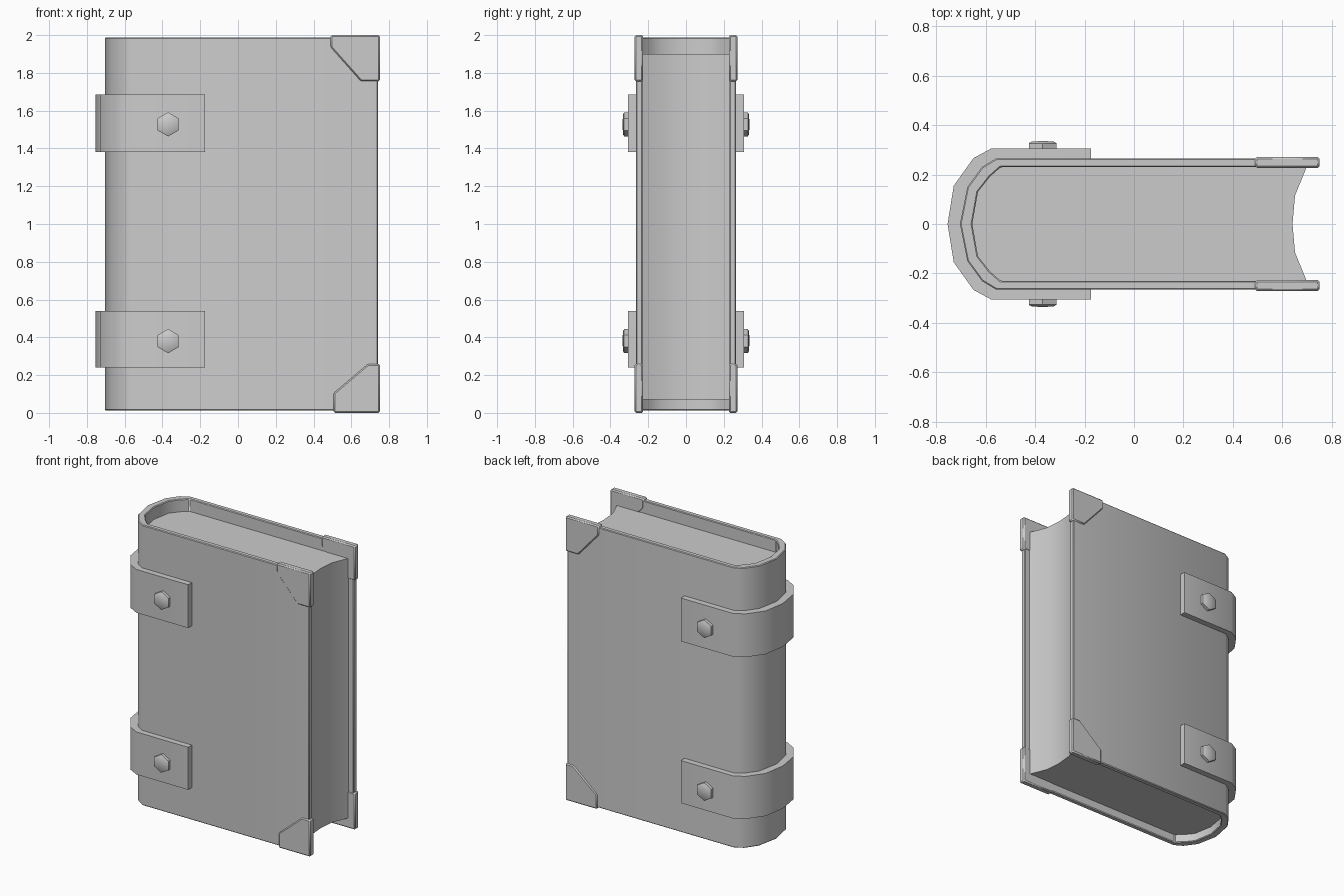
import bpy, bmesh, math
from mathutils import Matrix

if "Cube" in bpy.data.objects:
    bpy.data.objects.remove(bpy.data.objects["Cube"])


def finish(bm, name, bevel=0.0):
    bmesh.ops.recalc_face_normals(bm, faces=bm.faces)
    mesh = bpy.data.meshes.new(name)
    bm.to_mesh(mesh)
    bm.free()
    ob = bpy.data.objects.new(name, mesh)
    bpy.context.collection.objects.link(ob)
    bpy.ops.object.select_all(action='DESELECT')
    ob.select_set(True)
    bpy.context.view_layer.objects.active = ob
    if bevel:
        mod = ob.modifiers.new("soft_edges", 'BEVEL')
        mod.width = bevel
        mod.segments = 1
        mod.limit_method = 'ANGLE'
        mod.angle_limit = math.radians(40)
    bpy.ops.object.shade_smooth_by_angle(angle=math.radians(40))
    return ob


def full(half):
    """Mirror a half profile (y >= 0, ending on y = 0) across the x axis."""
    return half + [(x, -y) for x, y in reversed(half[:-1])]


def wrap(name, outer, inner, z0, z1, bevel=0.0):
    """U-shaped band between two matching profiles, extruded in z."""
    o, i = full(outer), full(inner)
    bm = bmesh.new()
    rings = [[[bm.verts.new((x, y, z)) for x, y in p] for p in (o, i)] for z in (z0, z1)]
    (ob, ib), (ot, it) = rings
    for k in range(len(o) - 1):
        for a, b in ((ob, ot), (it, ib), (ib, ob), (ot, it)):
            bm.faces.new((a[k], a[k + 1], b[k + 1], b[k]))
    for k in (0, -1):
        bm.faces.new((ob[k], ot[k], it[k], ib[k]))
    return finish(bm, name, bevel)


def prism(name, points, vec, bevel=0.0):
    bm = bmesh.new()
    face = bm.faces.new([bm.verts.new(p) for p in points])
    new = bmesh.ops.extrude_face_region(bm, geom=[face])['geom']
    bmesh.ops.translate(bm, vec=vec, verts=[v for v in new if isinstance(v, bmesh.types.BMVert)])
    return finish(bm, name, bevel)


# Cover: two boards joined by a rounded spine
cover_out = [(0.74, 0.265), (-0.56, 0.265), (-0.615, 0.232), (-0.675, 0.15), (-0.705, 0)]
cover_in = [(0.74, 0.23), (-0.54, 0.23), (-0.585, 0.19), (-0.632, 0.13), (-0.655, 0)]
wrap("cover", cover_out, cover_in, 0.012, 1.988, 0.005)

# Page block with a hollow fore edge
pages = full([(0.642, 0), (0.652, 0.115), (0.70, 0.232), (-0.54, 0.232),
              (-0.587, 0.192), (-0.635, 0.132), (-0.658, 0)])[:-1]
prism("pages", [(x, y, 0.07) for x, y in pages], (0, 0, 1.83))

# Spine straps with hexagonal studs on both boards
strap_out = [(-0.174, 0.306), (-0.578, 0.306), (-0.65, 0.267), (-0.73, 0.155), (-0.755, 0)]
strap_in = [(-0.174, 0.262), (-0.56, 0.262), (-0.615, 0.23), (-0.673, 0.15), (-0.702, 0)]
for label, z0, z1 in (("lower", 0.24, 0.54), ("upper", 1.38, 1.685)):
    wrap(label + "_strap", strap_out, strap_in, z0, z1)
    zc = (z0 + z1) / 2 - 0.005
    for side, s in (("front", -1), ("back", 1)):
        bm = bmesh.new()
        # rings of the stud from base to domed top: radius, distance from centre plane
        rings = [[bm.verts.new((-0.37 + r * math.sin(k * math.pi / 3), s * y,
                                zc + (0.0 if label == "upper" else -0.005)
                                + r * math.cos(k * math.pi / 3))) for k in range(6)]
                 for r, y in ((0.064, 0.295), (0.064, 0.327), (0.054, 0.333))]
        for a, b in zip(rings, rings[1:]):
            for k in range(6):
                bm.faces.new((a[k], a[(k + 1) % 6], b[(k + 1) % 6], b[k]))
        tip = bm.verts.new((-0.37, s * 0.337, zc))
        for k in range(6):
            bm.faces.new((rings[-1][k], rings[-1][(k + 1) % 6], tip))
        bm.faces.new(rings[0])
        finish(bm, f"{label}_{side}_stud")

# Corner guards on the fore edge of both boards
corners = {
    "upper": [(0.49, 2.0), (0.49, 1.935), (0.65, 1.755), (0.752, 1.755), (0.752, 2.0)],
    "lower": [(0.505, 0.0), (0.505, 0.105), (0.688, 0.26), (0.752, 0.26), (0.752, 0.0)],
}
for label, outline in corners.items():
    for side, s in (("front", -1), ("back", 1)):
        prism(f"{label}_{side}_corner", [(x, s * 0.227, z) for x, z in outline],
              (0, s * 0.045, 0), 0.008)
